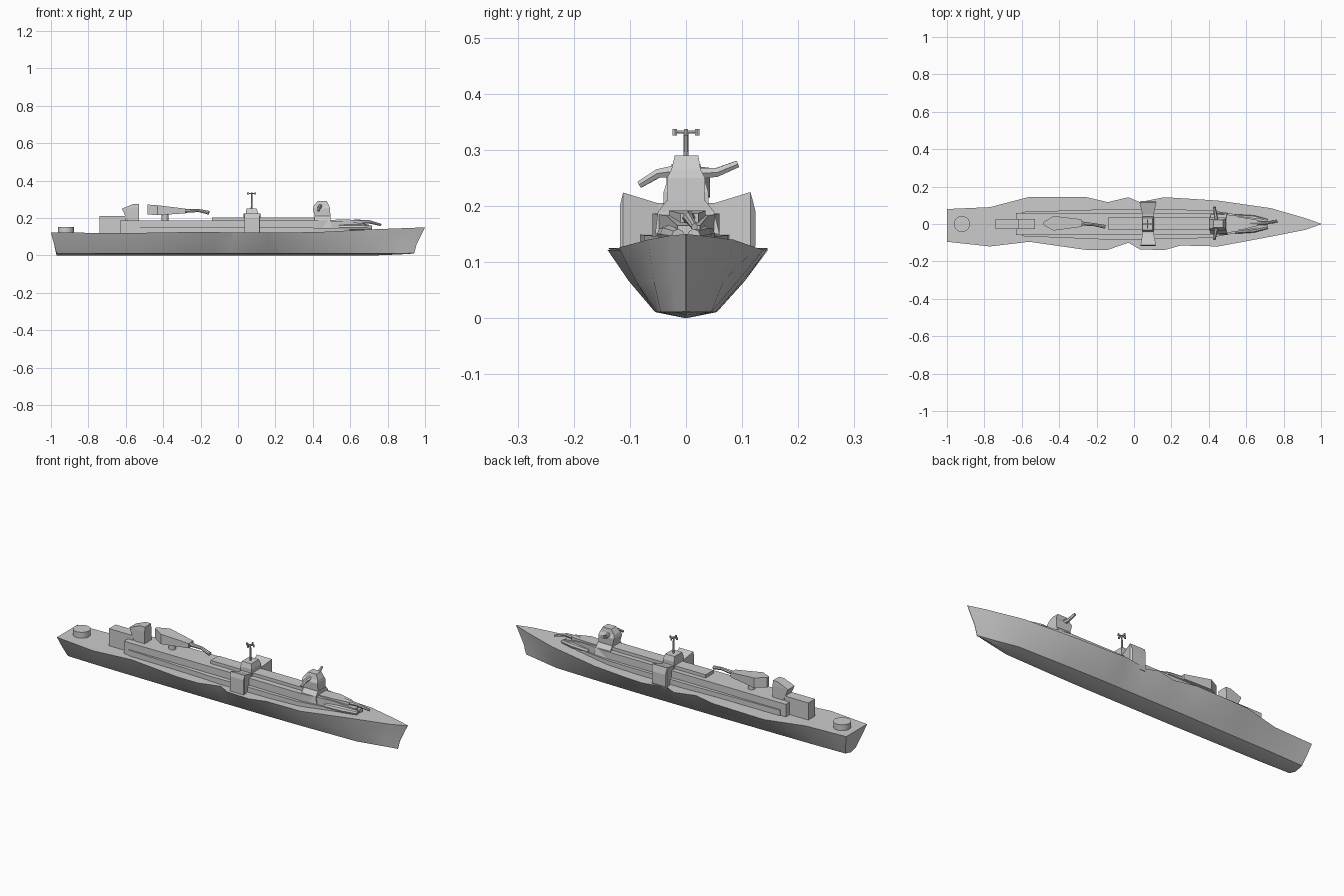
import bpy, bmesh, math
from mathutils import Vector


def finish(name, bm, smooth=None):
    bmesh.ops.remove_doubles(bm, verts=bm.verts, dist=1e-5)
    bmesh.ops.recalc_face_normals(bm, faces=bm.faces)
    me = bpy.data.meshes.new(name)
    bm.to_mesh(me)
    bm.free()
    ob = bpy.data.objects.new(name, me)
    bpy.context.collection.objects.link(ob)
    if smooth:
        bpy.ops.object.select_all(action='DESELECT')
        ob.select_set(True)
        bpy.context.view_layer.objects.active = ob
        bpy.ops.object.shade_smooth_by_angle(angle=math.radians(smooth))
    return ob


def loft(name, rings, smooth=None):
    """Skin a list of equal-length rings and cap both ends."""
    bm = bmesh.new()
    vs = [[bm.verts.new(p) for p in r] for r in rings]
    n = len(rings[0])
    for a, b in zip(vs, vs[1:]):
        for i in range(n):
            j = (i + 1) % n
            bm.faces.new((a[i], a[j], b[j], b[i]))
    bm.faces.new(vs[0])
    bm.faces.new(vs[-1])
    return finish(name, bm, smooth)


def stations(name, data):
    """Box-like body lofted along x from (x, y0, y1, z0, z1)."""
    return loft(name, [[(x, a, lo), (x, b, lo), (x, b, hi), (x, a, hi)]
                       for x, a, b, lo, hi in data])


def tiers(name, data):
    """Box-like body lofted up z from (z, x0, x1, y0, y1)."""
    return loft(name, [[(a, c, z), (b, c, z), (b, d, z), (a, d, z)]
                       for z, a, b, c, d in data])


def tube(name, path, radii, n=8):
    rings = []
    for i, p in enumerate(path):
        d = Vector(path[min(i + 1, len(path) - 1)]) - Vector(path[max(i - 1, 0)])
        q = d.to_track_quat('Z', 'Y')
        rings.append([Vector(p) + q @ Vector((radii[i] * math.cos(t), radii[i] * math.sin(t), 0))
                      for t in [2 * math.pi * k / n for k in range(n)]])
    return loft(name, rings, 40)


# Hull: x, half width port (+y), starboard (-y), chine half width, deck height
hull = [(-1, .08, .095, .045, .122), (-.77, .09, .12, .05, .121), (-.56, .145, .095, .052, .12),
        (-.26, .145, .138, .055, .125), (-.14, .117, .138, .055, .125), (-.03, .143, .10, .055, .122),
        (.03, .117, .135, .055, .122), (.16, .143, .14, .055, .122), (.25, .138, .115, .055, .122),
        (.45, .125, .12, .052, .126), (.73, .085, .068, .045, .14)]
rings = []
for x, p, s, c, d in hull:
    k = .03 if x == -1 else 0
    f = .55
    rings.append([(x, p, d), (x + k * .5, c + (p - c) * f, .066), (x + k, c, .011), (x + k, 0, 0),
                  (x + k, -c, .011), (x + k * .5, -c - (s - c) * f, .066), (x, -s, d)])
rings.append([(.92, .03, .147), (.88, .022, .066), (.86, .018, .011), (.86, 0, .005),
              (.86, -.018, .011), (.88, -.022, .066), (.92, -.03, .147)])
rings.append([(1, .001, .15), (.955, .001, .06), (.942, .001, .012), (.94, 0, .01),
              (.942, -.001, .012), (.955, -.001, .06), (1, -.001, .15)])
loft("hull", rings, 30)

# Long deckhouse with a flared lower skirt, then the narrow upper tier
stations("deckhouse", [(-.63, -.06, .06, .11, .187), (.42, -.06, .06, .11, .187),
                       (.58, -.035, .04, .12, .183), (.7, -.015, .025, .13, .165)])
stations("deckhouse_skirt", [(-.60, -.065, .065, .11, .15), (-.1, -.085, .08, .11, .15),
                             (.4, -.075, .075, .11, .148), (.62, -.035, .04, .12, .145)])
stations("upper_tier", [(-.14, -.03, .035, .18, .204), (.42, -.03, .035, .18, .204)])

# Aft deckhouse block and raked funnel
tiers("aft_block", [(.11, -.74, -.60, -.028, .028), (.212, -.74, -.60, -.028, .028)])
tiers("aft_funnel", [(.18, -.59, -.53, -.028, .028), (.25, -.62, -.53, -.028, .028),
                     (.275, -.56, -.53, -.026, .026)])

# Stern drum
tube("stern_drum", [(-.92, 0, .11), (-.92, 0, .153)], [.043, .043], 20)

# Aft gun: pedestal, wedge-shaped shield and drooping barrel
tube("gun_pedestal", [(-.39, .005, .18), (-.39, .005, .222)], [.018, .018], 10)
stations("gun_shield", [(-.485, -.005, .01, .22, .272), (-.43, -.035, .043, .215, .268),
                        (-.28, -.015, .025, .225, .25)])
tube("gun_barrel", [(-.29, .004, .238), (-.21, -.004, .24), (-.155, -.015, .228)],
     [.011, .008, .01])

# Bridge wings: waisted plate whose ends flare upward and outward
wing = []
for y, x0, x1, lo, hi in [(-.118, .035, .115, .12, .2), (-.112, .035, .118, .11, .224),
                          (-.05, .045, .105, .11, .205), (.05, .045, .105, .11, .205),
                          (.115, .03, .12, .11, .225), (.124, .035, .112, .13, .19)]:
    wing.append([(x0, y, lo), (x1, y, lo), (x1, y, hi), (x0, y, hi)])
loft("bridge_wings", wing)
tiers("bridge_block", [(.18, .042, .108, -.04, .04), (.225, .042, .108, -.04, .04),
                       (.25, .045, .1, -.032, .032)])

# Mast with crossed head and tip knobs
tube("mast", [(.073, 0, .24), (.073, 0, .335)], [.005, .004])
tube("mast_yard", [(.073, -.022, .332), (.073, .022, .332)], [.003, .003], 6)
tube("mast_crossbar", [(.052, 0, .332), (.094, 0, .332)], [.003, .003], 6)
for i, (dx, dy) in enumerate([(-.02, 0), (.02, 0), (0, -.02), (0, .02)]):
    tube(f"mast_knob_{i}", [(.073 + dx, dy, .326), (.073 + dx, dy, .337)], [.0045, .0045], 6)

# Forward tower with sloping crown and two side arms
tiers("tower_base", [(.15, .40, .50, -.055, .06), (.19, .41, .495, -.05, .05),
                     (.21, .41, .495, -.034, .034)])
tiers("forward_tower", [(.19, .415, .495, -.032, .032), (.25, .40, .492, -.034, .034),
                        (.265, .405, .488, -.026, .026), (.29, .425, .475, -.02, .022)])
stations_arm = [("port_arm", [(.44, .02, .258), (.435, .055, .26), (.43, .092, .275)]),
                ("starboard_arm", [(.44, -.02, .262), (.435, -.05, .258), (.43, -.083, .238)])]
for name, path in stations_arm:
    tube(name, path, [.012, .009, .007], 6)

# Bow armament: tapered mount, twin heavy barrels and one slim barrel
stations("bow_mount", [(.49, -.03, .035, .15, .19), (.58, -.03, .035, .15, .192),
                       (.66, -.01, .022, .155, .187)])
for side in (-1, 1):
    tube(f"bow_barrel_{side}", [(.54, .038 * side, .15), (.64, .03 * side, .15), (.715, .014 * side, .147)],
         [.014, .016, .012])
tube("bow_slim_barrel", [(.62, .006, .178), (.7, .004, .18), (.765, .015, .163)],
     [.014, .009, .006])
